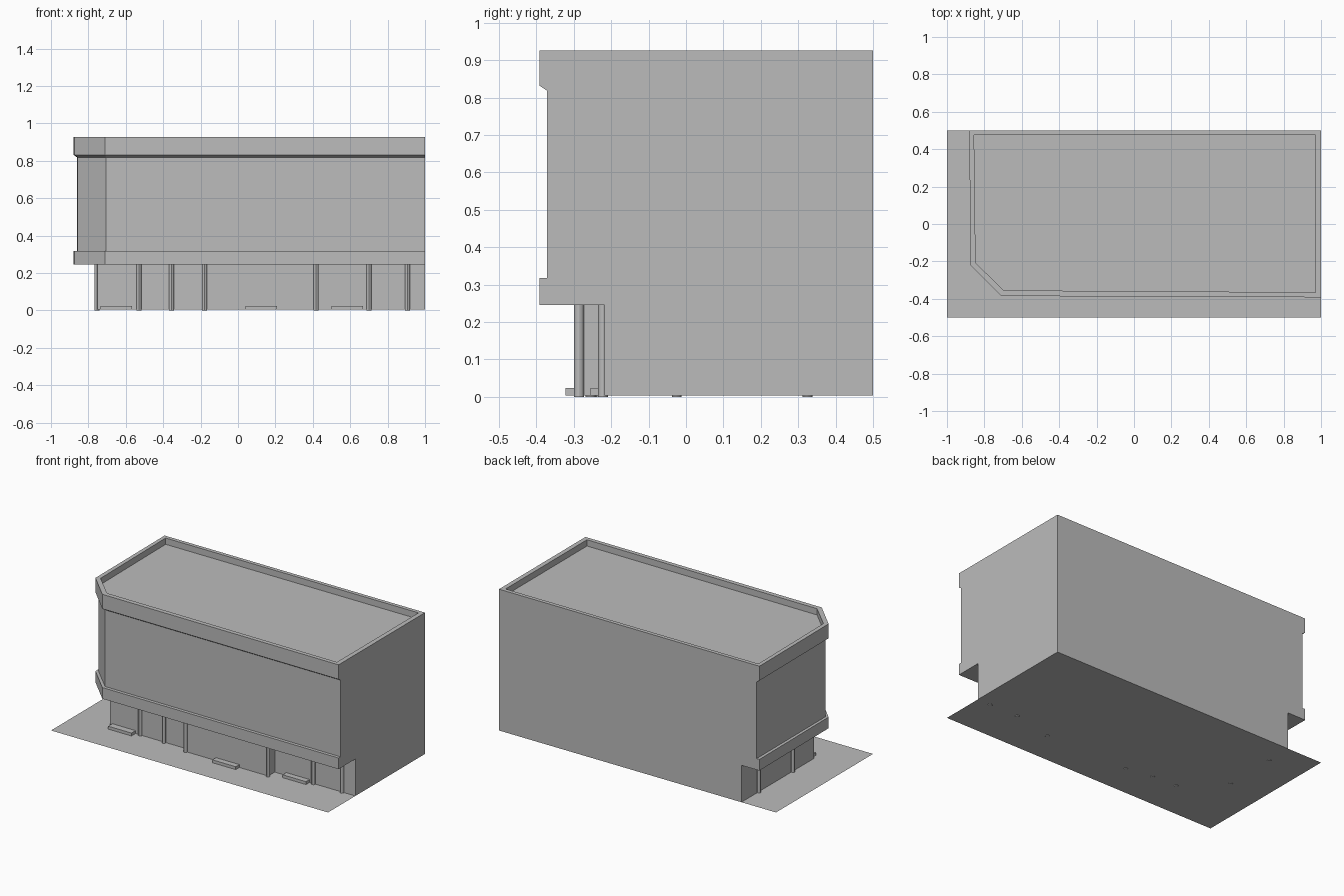
import bpy
import bmesh

cube = bpy.data.objects.get("Cube")
if cube:
    bpy.data.objects.remove(cube, do_unlink=True)

grey = bpy.data.materials.new("plain_grey")
grey.use_nodes = True
grey.diffuse_color = (0.5, 0.5, 0.5, 1)
grey.node_tree.nodes["Principled BSDF"].inputs["Base Color"].default_value = (0.5, 0.5, 0.5, 1)


def loft(name, rings, bottom=True, top=True):
    """Join outlines of equal length, each given as (outline, height)."""
    bm = bmesh.new()
    loops = [[bm.verts.new((x, y, z)) for x, y in outline] for outline, z in rings]
    for low, high in zip(loops, loops[1:]):
        for i in range(len(low)):
            j = (i + 1) % len(low)
            bm.faces.new((low[i], low[j], high[j], high[i]))
    if bottom:
        bm.faces.new(loops[0][::-1])
    if top:
        bm.faces.new(loops[-1])
    mesh = bpy.data.meshes.new(name)
    bm.to_mesh(mesh)
    bm.free()
    mesh.materials.append(grey)
    obj = bpy.data.objects.new(name, mesh)
    bpy.context.collection.objects.link(obj)
    return obj


def rect(x0, x1, y0, y1):
    return [(x0, y0), (x1, y0), (x1, y1), (x0, y1)]


GROUND = 0.004
SOFFIT = 0.245

# Pavement sheet
loft("pavement", [(rect(-1, 1, -0.5, 0.5), GROUND)], bottom=False)

# Recessed ground floor with a projecting middle bay
shop = [(1, 0.5), (-0.75, 0.5), (-0.75, -0.247), (-0.18, -0.25),
        (-0.18, -0.285), (0.418, -0.285), (0.418, -0.218), (1, -0.218)]
loft("ground_floor", [(shop, GROUND), (shop, SOFFIT)], bottom=False, top=False)

# Upper storeys: lower band, wall, sloped cornice, parapet and sunken roof
band = [(1, 0.5), (-0.88, 0.5), (-0.875, -0.22), (-0.71, -0.385), (1, -0.392)]
wall = [(1, 0.5), (-0.86, 0.5), (-0.857, -0.213), (-0.705, -0.364), (1, -0.371)]
inner = [(0.97, 0.475), (-0.855, 0.475), (-0.847, -0.207), (-0.697, -0.355), (0.97, -0.365)]
loft("upper_storeys", [(band, SOFFIT), (band, 0.318), (wall, 0.318), (wall, 0.818),
                       (band, 0.832), (band, 0.926), (inner, 0.926), (inner, 0.885)])

# Slim columns along the front and left side
columns = [(0.906, -0.222), (0.7, -0.222), (0.417, -0.286), (-0.179, -0.286),
           (-0.356, -0.255), (-0.53, -0.25), (-0.754, -0.025), (-0.754, 0.325)]
for n, (x, y) in enumerate(columns):
    bpy.ops.mesh.primitive_cylinder_add(vertices=12, radius=0.013, depth=SOFFIT,
                                        location=(x, y, SOFFIT / 2))
    column = bpy.context.object
    column.name = f"column_{n + 1}"
    column.data.materials.append(grey)
    bpy.ops.object.shade_smooth_by_angle()

# Low ledges in front of the bays
for side, x, y in (("left", -0.65, -0.29), ("middle", 0.125, -0.322), ("right", 0.585, -0.255)):
    plan = rect(x - 0.084, x + 0.084, y, y + 0.045)
    loft(f"ledge_{side}", [(plan, GROUND), (plan, 0.023)])
